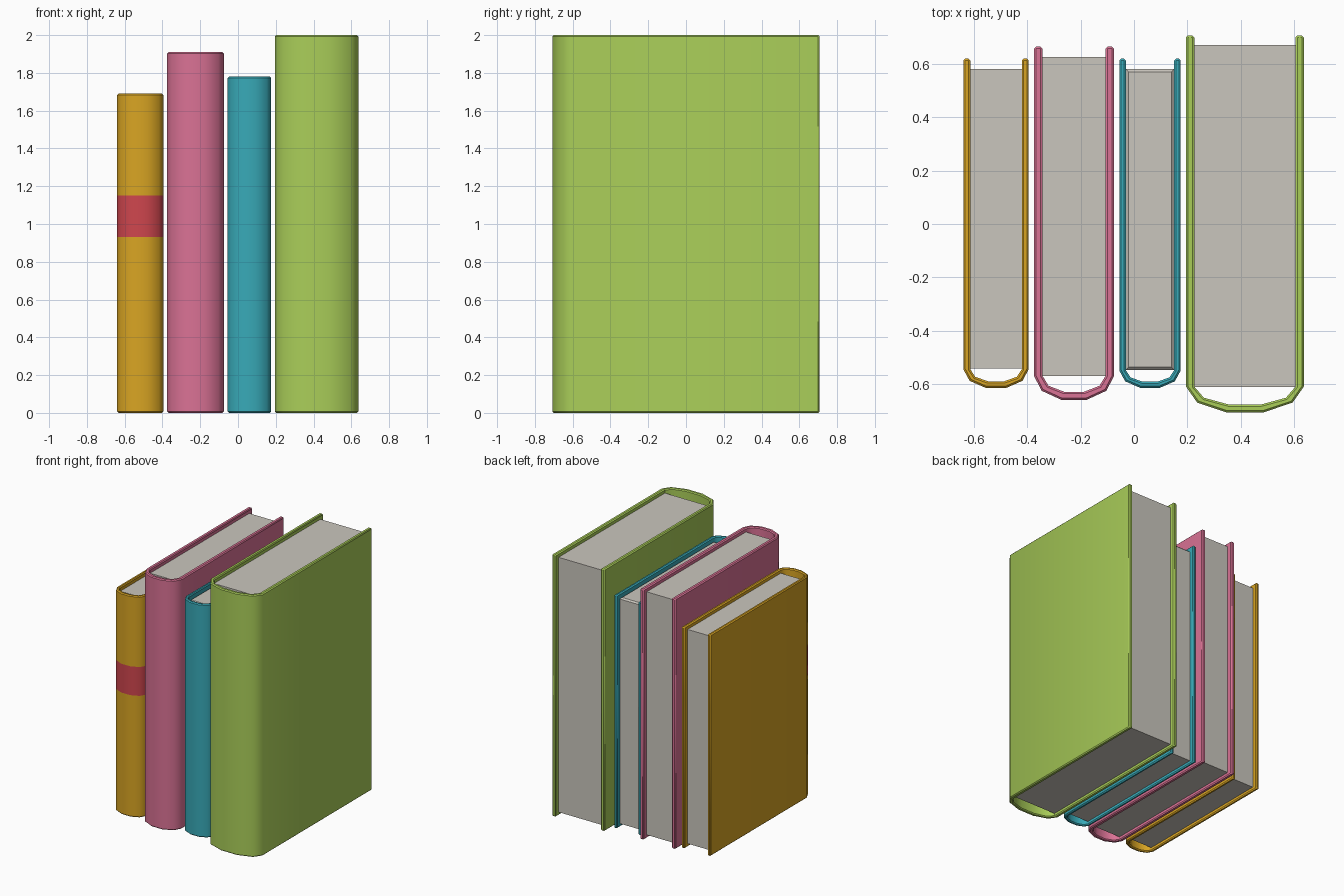
import bpy, bmesh, math

if "Cube" in bpy.data.objects:
    bpy.data.objects.remove(bpy.data.objects["Cube"])


def material(name, hexcode):
    def lin(c):
        return c / 12.92 if c <= 0.04045 else ((c + 0.055) / 1.055) ** 2.4
    m = bpy.data.materials.new(name)
    m.diffuse_color = [lin(int(hexcode[i:i + 2], 16) / 255) for i in (0, 2, 4)] + [1]
    m.use_nodes = True
    m.node_tree.nodes["Principled BSDF"].inputs["Base Color"].default_value = m.diffuse_color
    return m


MUSTARD = material("mustard", "D9A523")
PINK = material("pink", "DA7295")
TEAL = material("teal", "38AAB8")
GREEN = material("leaf_green", "AACE59")
RED = material("red", "CF464E")
PAPER = material("paper", "CAC6BD")


def finish(bm, name, mats):
    mesh = bpy.data.meshes.new(name)
    bm.to_mesh(mesh)
    bm.free()
    for m in mats:
        mesh.materials.append(m)
    ob = bpy.data.objects.new(name, mesh)
    bpy.context.collection.objects.link(ob)
    bpy.ops.object.select_all(action='DESELECT')
    ob.select_set(True)
    bpy.context.view_layer.objects.active = ob
    bpy.ops.object.shade_smooth_by_angle(angle=math.radians(40))
    return ob


def arm_and_arc(cx, half, depth, back, hinge):
    """U-shaped path: left board, five-sided spine arc, right board."""
    arc = [(cx - half * math.cos(a), hinge - depth * math.sin(a))
           for a in (math.pi * i / 5 for i in range(6))]
    return [(cx - half, back)] + arc + [(cx + half, back)]


def cover(name, x0, x1, back, front, hinge, height, t, mat, band=None):
    cx, half = (x0 + x1) / 2, (x1 - x0) / 2
    depth = (hinge - front) / math.sin(math.radians(72))
    outer = arm_and_arc(cx, half, depth, back, hinge)
    inner = arm_and_arc(cx, half - t, depth - t, back, hinge)
    loop = outer + inner[::-1]
    n, k = len(loop), len(outer)
    levels = [0, *(band or ()), height]
    bm = bmesh.new()
    rings = [[bm.verts.new((x, y, z)) for x, y in loop] for z in levels]
    # walls, with the band on the outer spine only
    for r, (lo, hi) in enumerate(zip(rings, rings[1:])):
        for i in range(n):
            j = (i + 1) % n
            f = bm.faces.new((lo[i], lo[j], hi[j], hi[i]))
            if band and r == 1 and 1 <= i < k - 2:
                f.material_index = 1
    # top and bottom rims
    for ring in (rings[0], rings[-1]):
        for i in range(k - 1):
            bm.faces.new((ring[i], ring[i + 1], ring[n - 2 - i], ring[n - 1 - i]))
    bmesh.ops.recalc_face_normals(bm, faces=bm.faces)
    # softened board edges
    sharp = [e for e in bm.edges if e.calc_face_angle() > 1.2]
    bmesh.ops.bevel(bm, geom=sharp, offset=0.007, segments=1,
                    affect='EDGES', clamp_overlap=True)
    finish(bm, name, [mat, RED] if band else [mat])


def pages(name, x0, x1, y0, y1, z0, z1):
    bm = bmesh.new()
    bmesh.ops.create_cube(bm, size=1)
    for v in bm.verts:
        v.co = (x1 if v.co.x > 0 else x0,
                y1 if v.co.y > 0 else y0,
                z1 if v.co.z > 0 else z0)
    top = [e for e in bm.edges if all(v.co.z == z1 for v in e.verts)]
    bmesh.ops.bevel(bm, geom=top, offset=0.011, segments=1, affect='EDGES')
    finish(bm, name, [PAPER])


# name, x range, back, front, hinge, height, board, page y range, colour, band
BOOKS = [
    ("mustard_book", -0.64, -0.395, 0.62, -0.615, -0.545, 1.69, 0.026,
     -0.542, 0.582, MUSTARD, (0.93, 1.15)),
    ("pink_book", -0.375, -0.075, 0.665, -0.66, -0.57, 1.91, 0.032,
     -0.57, 0.627, PINK, None),
    ("teal_book", -0.055, 0.175, 0.62, -0.615, -0.55, 1.78, 0.025,
     -0.547, 0.582, TEAL, None),
    ("green_book", 0.195, 0.637, 0.707, -0.707, -0.61, 2.0, 0.031,
     -0.612, 0.672, GREEN, None),
]
for name, x0, x1, back, front, hinge, h, t, p0, p1, mat, band in BOOKS:
    cover(name + "_cover", x0, x1, back, front, hinge, h, t, mat, band)
    pages(name + "_pages", x0 + t - 0.001, x1 - t + 0.001, p0, p1, 0.025, h - 0.03)
